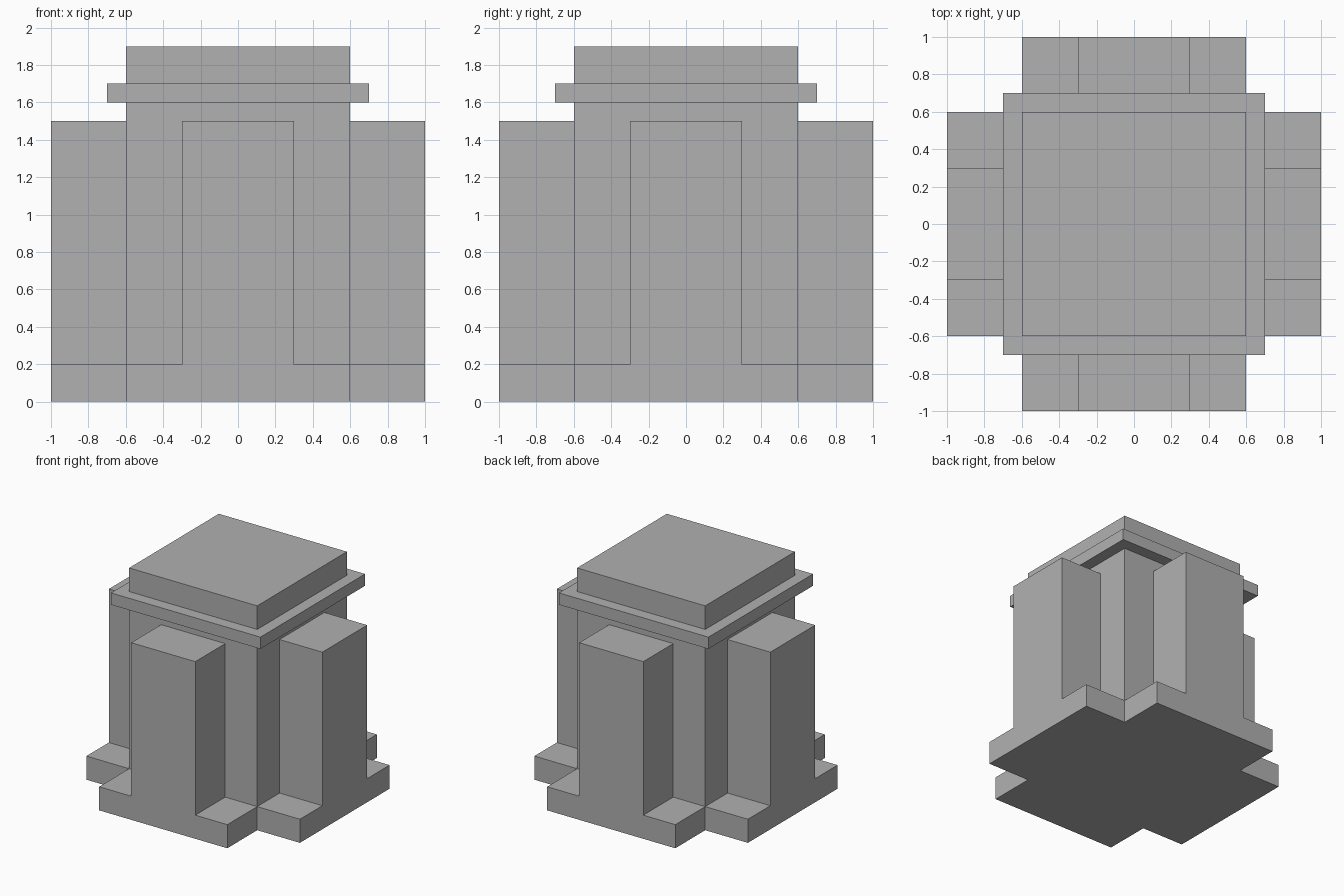
import bpy, bmesh
from math import pi
from mathutils import Matrix, Vector

if "Cube" in bpy.data.objects:
    bpy.data.objects.remove(bpy.data.objects["Cube"])

# Dark grey for all parts
grey = bpy.data.materials.new("dark_grey")
grey.diffuse_color = (0.44, 0.44, 0.44, 1)
grey.use_nodes = True
grey.node_tree.nodes["Principled BSDF"].inputs["Base Color"].default_value = grey.diffuse_color


def block(name, half, z0, z1):
    """Square block centred on the z axis."""
    bm = bmesh.new()
    bmesh.ops.create_cube(bm, size=1)
    bmesh.ops.scale(bm, vec=(2 * half, 2 * half, z1 - z0), verts=bm.verts)
    bmesh.ops.translate(bm, vec=(0, 0, (z0 + z1) / 2), verts=bm.verts)
    return finish(name, bm)


def buttress(name, angle):
    """Stepped T profile on the front, extruded back to the body and turned about z."""
    half = [(0.6, 0), (0.6, 0.2), (0.3, 0.2), (0.3, 1.5)]
    profile = half + [(-x, z) for x, z in reversed(half)]
    bm = bmesh.new()
    face = bm.faces.new([bm.verts.new((x, -1, z)) for x, z in profile])
    ext = bmesh.ops.extrude_face_region(bm, geom=[face])["geom"]
    moved = [g for g in ext if isinstance(g, bmesh.types.BMVert)]
    bmesh.ops.translate(bm, vec=Vector((0, 0.4, 0)), verts=moved)
    bmesh.ops.rotate(bm, cent=(0, 0, 0), matrix=Matrix.Rotation(angle, 3, 'Z'), verts=bm.verts)
    return finish(name, bm)


def finish(name, bm):
    bmesh.ops.recalc_face_normals(bm, faces=bm.faces)
    mesh = bpy.data.meshes.new(name)
    bm.to_mesh(mesh)
    bm.free()
    mesh.materials.append(grey)
    obj = bpy.data.objects.new(name, mesh)
    bpy.context.collection.objects.link(obj)
    return obj


# Central tower: body, overhanging rim, cap
block("tower_body", 0.6, 0, 1.6)
block("rim", 0.7, 1.6, 1.7)
block("cap", 0.6, 1.7, 1.9)

# One stepped buttress on each side
for i, side in enumerate(("front", "right", "back", "left")):
    buttress(side + "_buttress", i * pi / 2)
